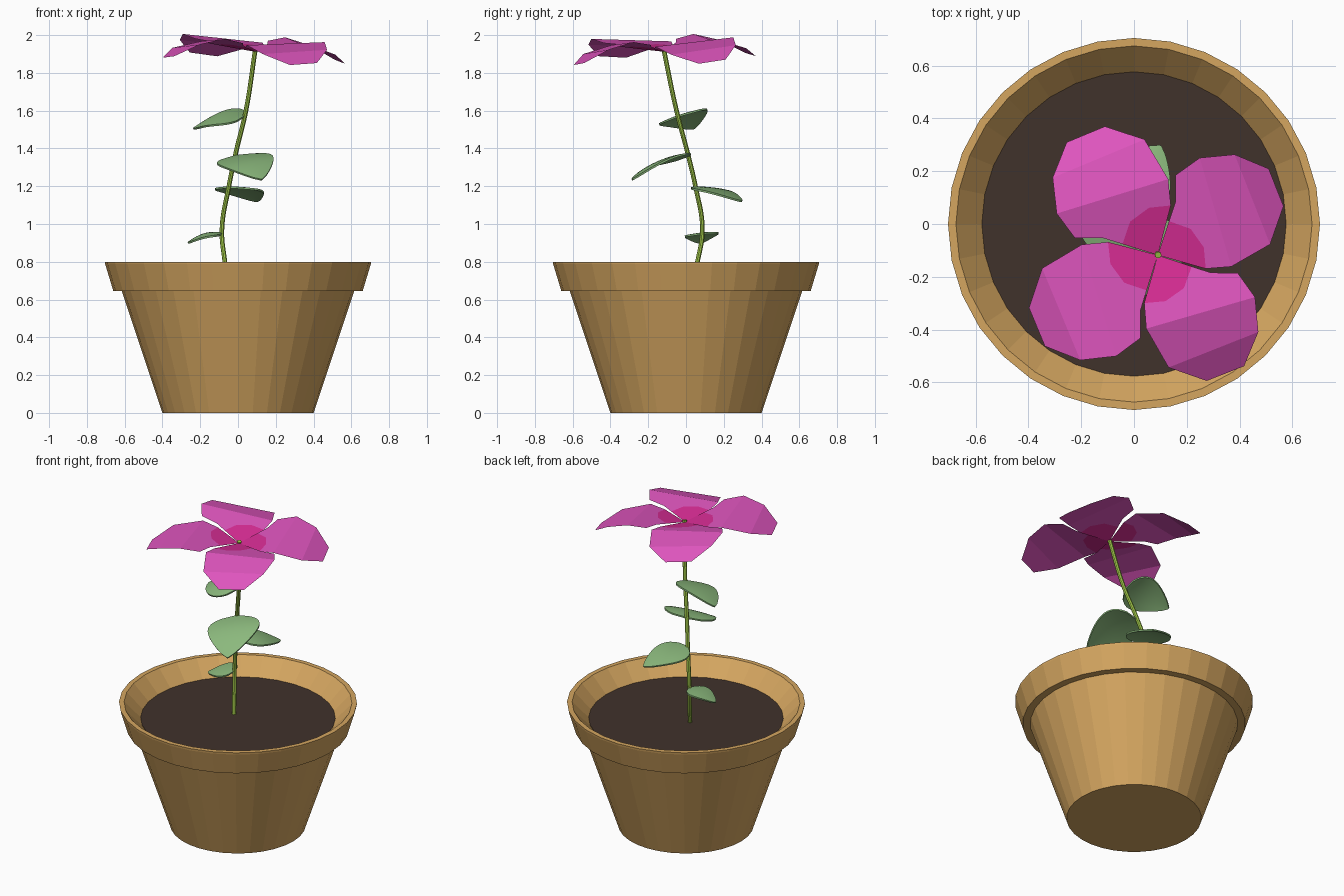
import bpy, bmesh, math
from mathutils import Vector, Matrix

if "Cube" in bpy.data.objects:
    bpy.data.objects.remove(bpy.data.objects["Cube"])


def material(name, rgb):
    m = bpy.data.materials.new(name)
    m.diffuse_color = (*rgb, 1)
    m.use_nodes = True
    m.node_tree.nodes["Principled BSDF"].inputs["Base Color"].default_value = m.diffuse_color
    return m


CLAY = material("clay", (0.66, 0.38, 0.117))
SOIL = material("soil_brown", (0.051, 0.032, 0.024))
MAGENTA = material("petal_magenta", (0.73, 0.09, 0.51))
PINK = material("petal_pink", (0.69, 0.026, 0.30))
LEAF = material("leaf_green", (0.26, 0.485, 0.205))
STEM = material("stem_green", (0.376, 0.61, 0.07))


def make(name, verts, faces, *mats):
    me = bpy.data.meshes.new(name)
    me.from_pydata(verts, [], faces)
    for m in mats:
        me.materials.append(m)
    ob = bpy.data.objects.new(name, me)
    bpy.context.collection.objects.link(ob)
    return ob


def ring(r, z, n=32):
    return [(r * math.cos(2 * math.pi * i / n), r * math.sin(2 * math.pi * i / n), z)
            for i in range(n)]


# Pot: faceted lathe with overhanging rim and sloping inner lip
N = 32
profile = [(0.40, 0), (0.615, 0.645), (0.66, 0.645), (0.703, 0.787),
           (0.705, 0.80), (0.675, 0.80), (0.575, 0.695)]
verts = [v for r, z in profile for v in ring(r, z)]
faces = [tuple(reversed(range(N)))]
for k in range(len(profile) - 1):
    for i in range(N):
        j = (i + 1) % N
        faces.append((k * N + i, k * N + j, (k + 1) * N + j, (k + 1) * N + i))
make("pot", verts, faces, CLAY)

# Soil disc
make("soil", ring(0.577, 0.70), [tuple(range(N))], SOIL)

# Stem: bevelled curve leaning from soil to flower
path = [(-0.05, 0.03, 0.69), (-0.072, 0.065, 0.82), (-0.085, 0.087, 0.97),
        (-0.048, 0.05, 1.20), (-0.013, 0.01, 1.37), (0.042, -0.05, 1.60),
        (0.092, -0.118, 1.925)]
cu = bpy.data.curves.new("stem", 'CURVE')
cu.dimensions = '3D'
cu.bevel_depth = 0.0125
cu.bevel_resolution = 2
cu.use_fill_caps = True
sp = cu.splines.new('BEZIER')
sp.bezier_points.add(len(path) - 1)
for p, co in zip(sp.bezier_points, path):
    p.co = co
    p.handle_left_type = p.handle_right_type = 'AUTO'
stem = bpy.data.objects.new("stem", cu)
bpy.context.collection.objects.link(stem)
cu.materials.append(STEM)
bpy.context.view_layer.objects.active = stem
stem.select_set(True)
bpy.ops.object.convert(target='MESH')
bpy.ops.object.shade_smooth_by_angle()
stem.select_set(False)

# Petals: one folded outline (along, across), turned four times round the stem top
OUTLINE = [(0, 0), (0.16, -0.111), (0.18, -0.03), (0.155, 0.055), (0.085, 0.111),
           (0.257, -0.136), (0.279, 0.306), (0.168, 0.273), (0.132, 0.173),
           (0.429, -0.103), (0.412, 0.274), (0.527, 0.021), (0.52, 0.178)]
FACES = [(0, 1, 2, 3, 4), (1, 5, 6, 7, 8, 4, 3, 2), (5, 9, 10, 6), (9, 11, 12, 10)]
FOLD = [(0, 1.912), (0.27, 1.965), (0.42, 1.927), (0.525, 1.864)]


def fold_height(u):
    for (a, ha), (b, hb) in zip(FOLD, FOLD[1:]):
        if u <= b or b == FOLD[-1][0]:
            return ha + (hb - ha) * (u - a) / (b - a)


for k, (angle, size) in enumerate([(110, 1), (19, 0.97), (-71, 0.97), (200, 1)]):
    turn = Matrix.Rotation(math.radians(angle), 3, 'Z')
    pts = []
    for u, v in OUTLINE:
        p = turn @ Vector((u * size, v * size, 0))
        z = fold_height(u) + 0.07 * v - 0.045 * p.x + 0.03 * p.y
        pts.append((p.x + 0.09, p.y - 0.118, z))
    petal = make(f"petal_{k + 1}", pts, FACES, MAGENTA, PINK)
    petal.data.polygons[0].material_index = 1


# Leaves: rounded at the stem, pointed and drooping at the tip
def leaf(name, base, tip, half, roll, arch):
    base, tip = Vector(base), Vector(tip)
    d = tip - base
    side = Vector((-d.y, d.x, 0)).normalized()
    side.z = roll
    rows, cols = 14, 6
    pts, quads = [], []
    for i in range(rows + 1):
        t = i / rows
        w = half * max(math.sin(math.pi * t ** 0.68), 0.0) ** 0.8 + 0.004
        c = base + d * t + Vector((0, 0, arch * math.sin(math.pi * t)))
        for j in range(cols + 1):
            s = 2 * j / cols - 1
            pts.append(c + side * (s * w) - Vector((0, 0, 0.06 * w * s * s)))
    for i in range(rows):
        for j in range(cols):
            a = i * (cols + 1) + j
            quads.append((a, a + cols + 1, a + cols + 2, a + 1))
    ob = make(name, pts, quads, LEAF)
    mod = ob.modifiers.new("thickness", 'SOLIDIFY')
    mod.thickness = 0.01
    mod.offset = 0
    bpy.context.view_layer.objects.active = ob
    ob.select_set(True)
    bpy.ops.object.modifier_apply(modifier=mod.name)
    bpy.ops.object.shade_smooth_by_angle()
    ob.select_set(False)


leaf("leaf_upper", (0.035, -0.045, 1.57), (-0.235, 0.04, 1.505), 0.125, -0.32, 0.03)
leaf("leaf_middle", (-0.013, 0.01, 1.36), (0.125, -0.285, 1.235), 0.15, 0.17, 0.035)
leaf("leaf_lower", (-0.048, 0.05, 1.195), (0.10, 0.295, 1.12), 0.13, 0.0, 0.02)
leaf("leaf_bottom", (-0.085, 0.087, 0.95), (-0.265, 0.075, 0.90), 0.085, -0.1, 0.017)
